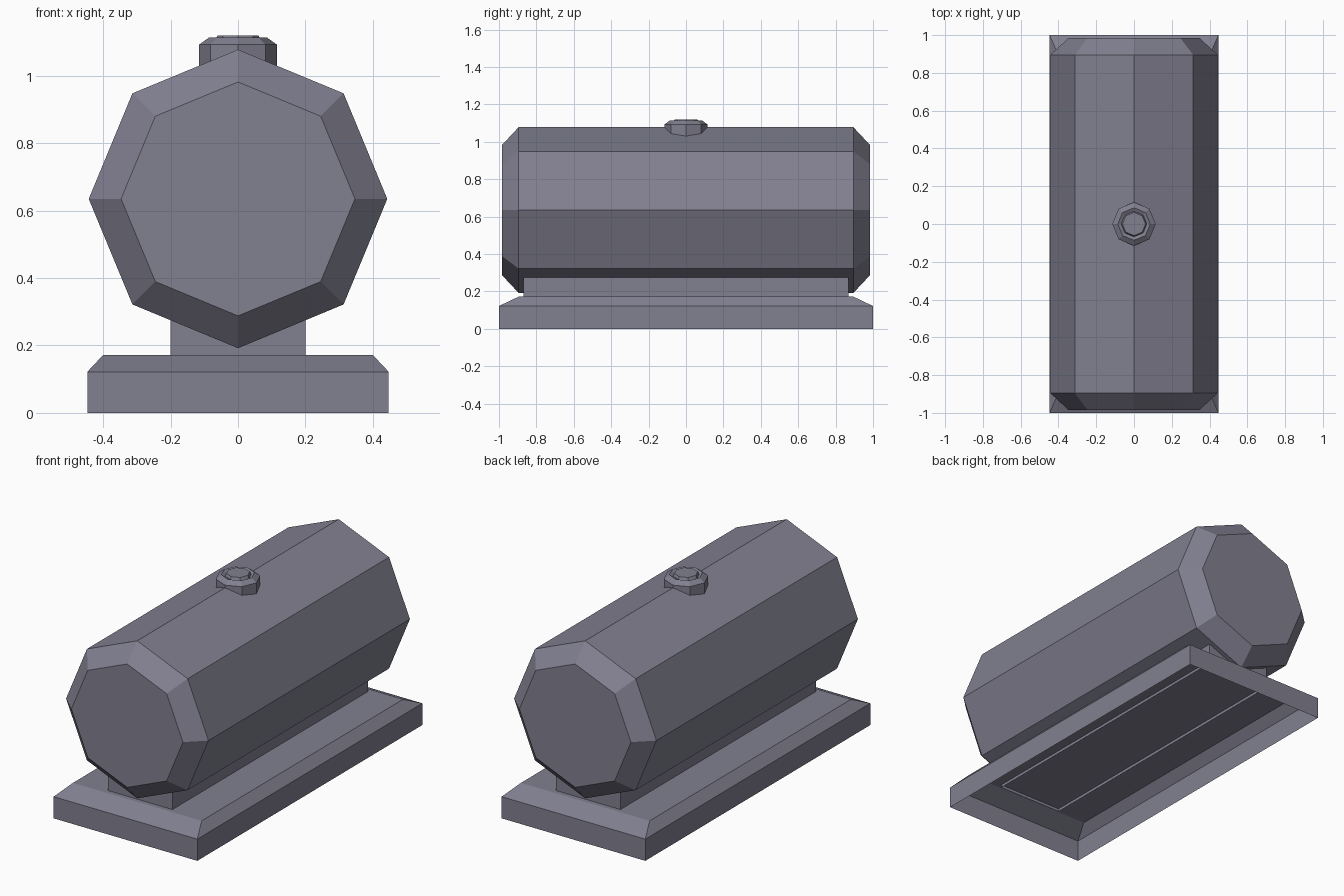
import bpy, bmesh, math
from mathutils import Matrix

if "Cube" in bpy.data.objects:
    bpy.data.objects.remove(bpy.data.objects["Cube"])

mat = bpy.data.materials.new("slate grey")
mat.diffuse_color = (0.22, 0.215, 0.28, 1)
mat.use_nodes = True
mat.node_tree.nodes["Principled BSDF"].inputs["Base Color"].default_value = mat.diffuse_color


def finish(name, bm):
    bmesh.ops.recalc_face_normals(bm, faces=bm.faces)
    mesh = bpy.data.meshes.new(name)
    bm.to_mesh(mesh)
    bm.free()
    mesh.materials.append(mat)
    obj = bpy.data.objects.new(name, mesh)
    bpy.context.collection.objects.link(obj)
    return obj


def stack(name, rings, close_bottom=True, matrix=Matrix()):
    """Skin a stack of equal-sized rings; the last one is always capped."""
    bm = bmesh.new()
    loops = [[bm.verts.new(p) for p in ring] for ring in rings]
    n = len(loops[0])
    for a, b in zip(loops, loops[1:]):
        for i in range(n):
            j = (i + 1) % n
            bm.faces.new((a[i], a[j], b[j], b[i]))
    bm.faces.new(loops[-1])
    if close_bottom:
        bm.faces.new(loops[0][::-1])
    bm.transform(matrix)
    return finish(name, bm)


def octagon(r, z):
    return [(r * math.cos(k * math.pi / 4), r * math.sin(k * math.pi / 4), z)
            for k in range(8)]


def rect(x, y, z):
    return [(-x, -y, z), (x, -y, z), (x, y, z), (-x, y, z)]


# Plinth: hollow underneath, sloped shoulder
stack("base", [rect(0.447, 1, 0), rect(0.447, 1, 0.122), rect(0.4, 0.895, 0.172)],
      close_bottom=False)

# Cradle: open-bottomed block between plinth and tank
stack("saddle", [rect(0.2, 0.868, 0.155), rect(0.2, 0.868, 0.3)], close_bottom=False)

# Tank: eight-sided drum lying along y with chamfered ends
stack("tank", [octagon(0.347, -0.985), octagon(0.443, -0.895),
               octagon(0.443, 0.895), octagon(0.347, 0.985)],
      matrix=Matrix.Translation((0, 0, 0.635)) @ Matrix.Rotation(math.pi / 2, 4, 'X'))

# Filler cap: collar, chamfered rim, shallow groove and centre plug
stack("filler_cap", [octagon(0.115, 1.02), octagon(0.115, 1.093), octagon(0.086, 1.114),
                     octagon(0.068, 1.105), octagon(0.061, 1.12)])
